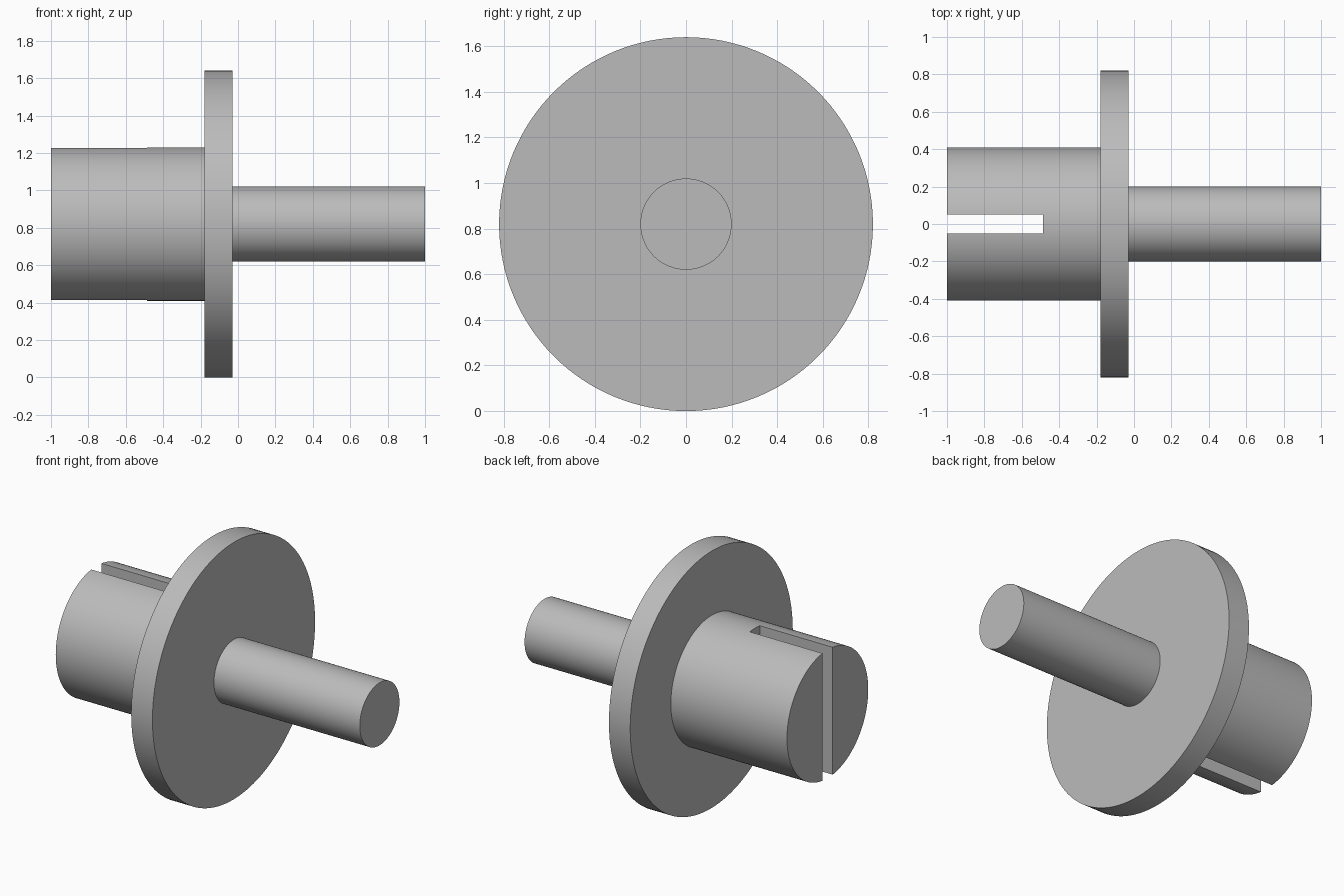
import bpy
import bmesh
import math
from mathutils import Vector

cube = bpy.data.objects.get("Cube")
if cube:
    bpy.data.objects.remove(cube)

AXIS_Z = 0.82
SEGMENTS = 128

steel = bpy.data.materials.new("plain grey")
steel.use_nodes = True
GREY = (0.5, 0.5, 0.5, 1.0)
steel.diffuse_color = GREY
steel.node_tree.nodes["Principled BSDF"].inputs["Base Color"].default_value = GREY


def add_object(name, bm):
    bmesh.ops.recalc_face_normals(bm, faces=bm.faces)
    mesh = bpy.data.meshes.new(name)
    bm.to_mesh(mesh)
    bm.free()
    mesh.materials.append(steel)
    obj = bpy.data.objects.new(name, mesh)
    obj.location.z = AXIS_Z
    bpy.context.collection.objects.link(obj)
    return obj


def turned_part(name, profile):
    """Revolve (x, radius) points around the x axis and cap both ends."""
    bm = bmesh.new()
    rings = []
    for x, r in profile:
        angles = [math.tau * i / SEGMENTS for i in range(SEGMENTS)]
        rings.append([bm.verts.new((x, r * math.cos(a), r * math.sin(a))) for a in angles])
    for a, b in zip(rings, rings[1:]):
        for i in range(SEGMENTS):
            j = (i + 1) % SEGMENTS
            bm.faces.new((a[i], a[j], b[j], b[i]))
    bm.faces.new(rings[0])
    bm.faces.new(rings[-1])
    return add_object(name, bm)


# Hub, flange and shaft turned as one solid
body = turned_part("flanged_shaft", [
    (-1.0, 0.41), (-0.18, 0.41),
    (-0.18, 0.82), (-0.03, 0.82),
    (-0.03, 0.20), (1.0, 0.20),
])

# Slot cut through the open end of the hub
bm = bmesh.new()
bmesh.ops.create_cube(bm, size=1.0)
start, end = -1.2, -0.486
bmesh.ops.scale(bm, vec=Vector((end - start, 0.102, 1.2)), verts=bm.verts)
bmesh.ops.translate(bm, vec=Vector(((start + end) / 2, 0, 0)), verts=bm.verts)
cutter = add_object("slot_cutter", bm)

cut = body.modifiers.new("slot", 'BOOLEAN')
cut.operation = 'DIFFERENCE'
cut.solver = 'EXACT'
cut.object = cutter

bpy.ops.object.select_all(action='DESELECT')
body.select_set(True)
bpy.context.view_layer.objects.active = body
bpy.ops.object.modifier_apply(modifier=cut.name)
bpy.data.objects.remove(cutter)

# Smooth round walls, crisp rims
bpy.ops.object.shade_smooth_by_angle(angle=math.radians(30))
